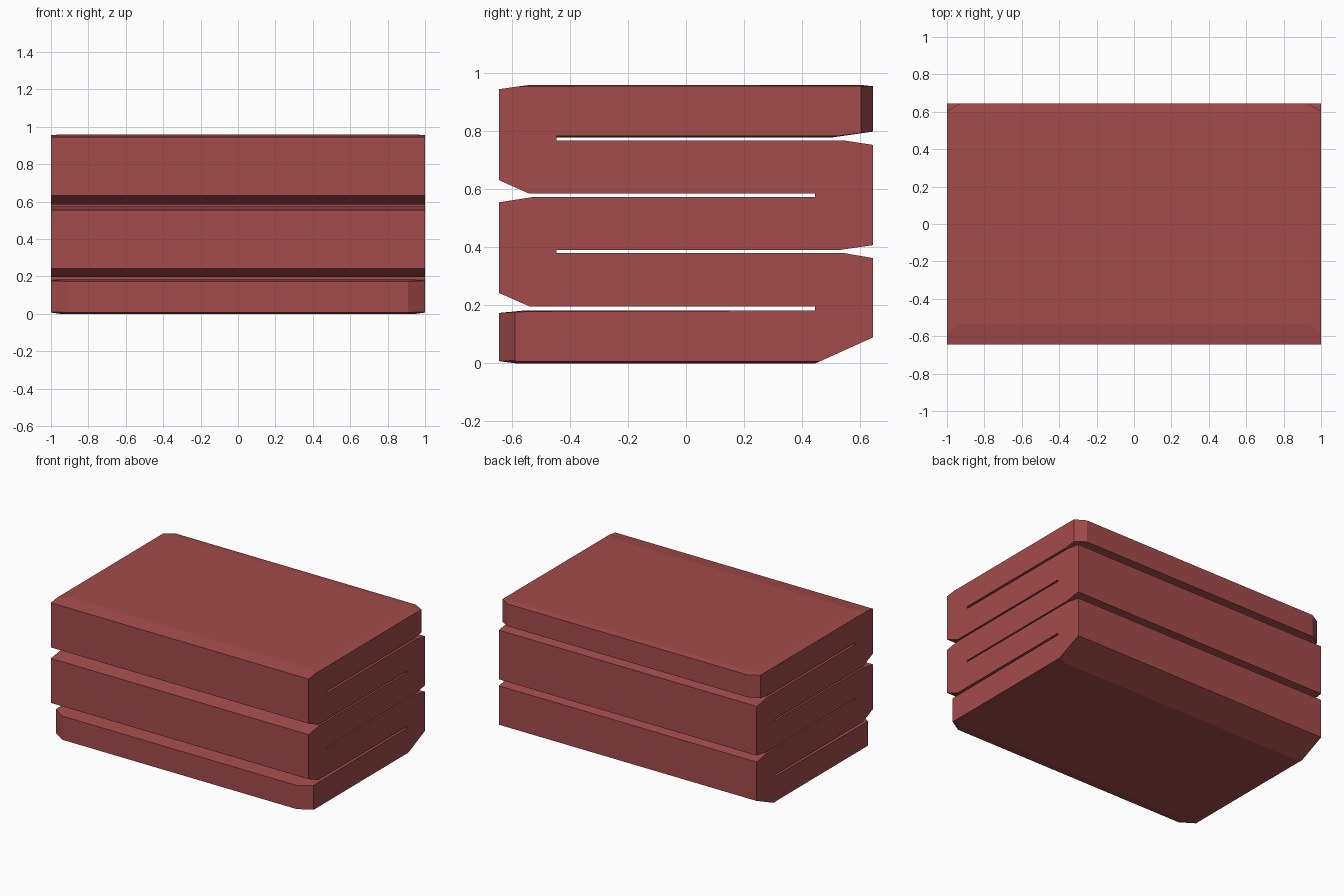
import bpy, bmesh

# Folded cloth outline (y, z), with optional (end y, end z, inset x)
# for points whose side corners are clipped
E = 0.645
profile = [
    # bottom layer, underside and back fold
    (-E, 0.008, -0.59, 0.010, 0.91), (-0.585, 0.0, -0.582, 0.007, 0.95),
    (0.445, 0.0, 0.461, 0.007, 0.95), (E, 0.09),
    (E, 0.363), (0.54, 0.381),
    # slot and second back fold
    (-0.447, 0.381), (-0.447, 0.391), (0.53, 0.391), (E, 0.408),
    (E, 0.753), (0.54, 0.769),
    # slot and loose top layer
    (-0.447, 0.769), (-0.447, 0.779, -0.447, 0.784, 0.93),
    (0.505, 0.779, 0.525, 0.784, 0.93), (E, 0.799, 0.603, 0.794, 0.93),
    (E, 0.955, 0.603, 0.955, 0.93), (0.60, 0.96, 0.597, 0.956, 0.93),
    (-0.535, 0.96, -0.575, 0.955, 0.93), (-E, 0.945),
    # front folds
    (-E, 0.632), (-0.54, 0.585), (0.444, 0.585), (0.444, 0.573),
    (-0.53, 0.573), (-E, 0.555),
    (-E, 0.243), (-0.54, 0.197), (0.444, 0.197),
    # bottom layer, upper side
    (0.444, 0.183), (-0.55, 0.183, -0.585, 0.178, 0.95),
    (-E, 0.174, -0.59, 0.177, 0.91),
]


def section(bm, side, end):
    ring = []
    for p in profile:
        y, z = p[:2]
        x = p[4] if len(p) > 2 else 0.93
        if end:
            x = 1.0
            if len(p) > 2:
                y, z = p[2:4]
        ring.append(bm.verts.new((side * x, y, z)))
    return ring


bm = bmesh.new()
rings = [section(bm, -1, True), section(bm, -1, False),
         section(bm, 1, False), section(bm, 1, True)]
n = len(profile)
for a, b in zip(rings, rings[1:]):
    for i in range(n):
        j = (i + 1) % n
        bm.faces.new((a[i], a[j], b[j], b[i]))
bm.faces.new(rings[0])
bm.faces.new(rings[-1])
bmesh.ops.recalc_face_normals(bm, faces=bm.faces)

mesh = bpy.data.meshes.new("folded_cloth")
bm.to_mesh(mesh)
bm.free()
cloth = bpy.data.objects.new("folded_cloth", mesh)
bpy.context.collection.objects.link(cloth)

# Muted red cloth
red = bpy.data.materials.new("muted red")
red.diffuse_color = (0.37, 0.07, 0.07, 1)
mesh.materials.append(red)
